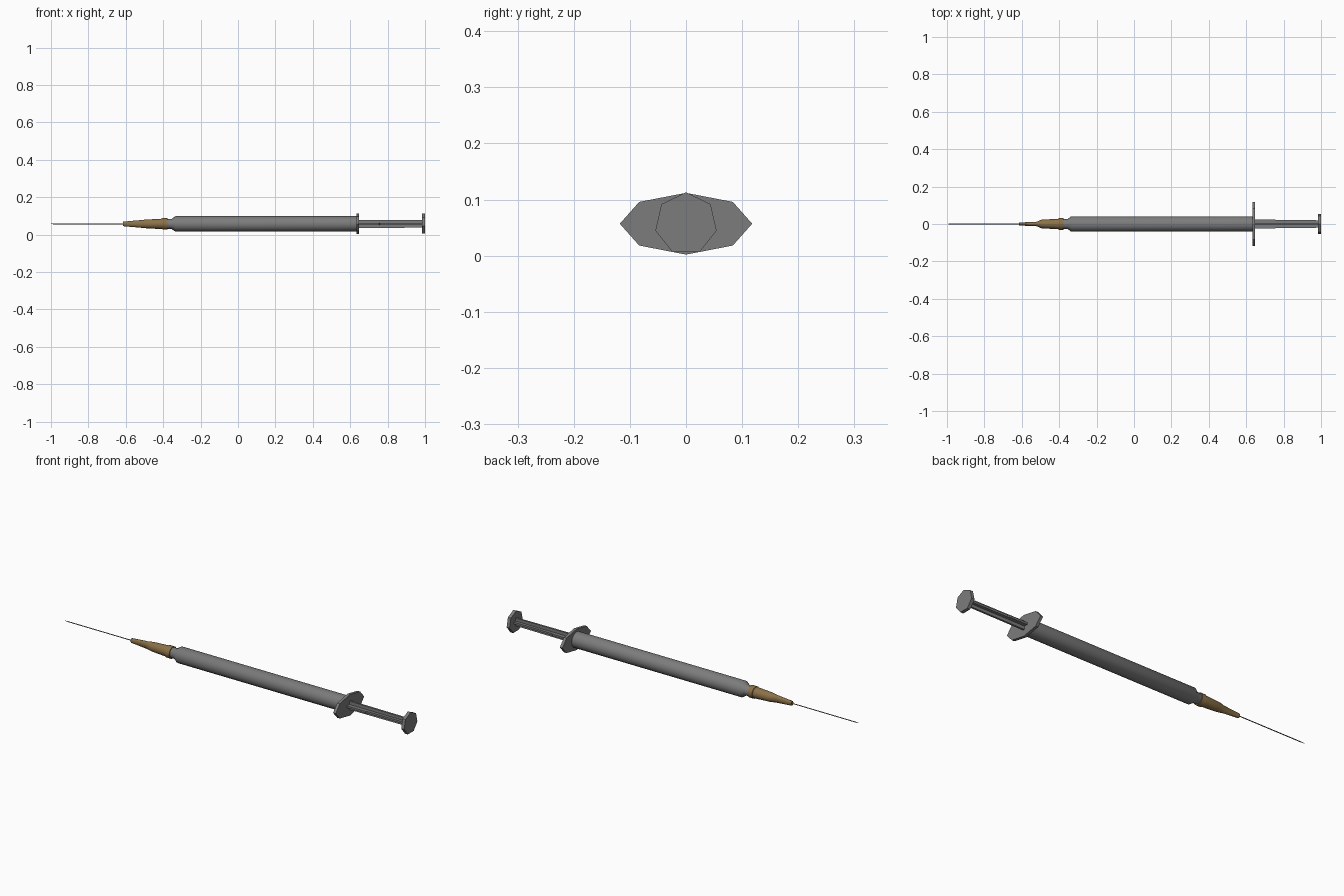
import bpy, bmesh, math

if "Cube" in bpy.data.objects:
    bpy.data.objects.remove(bpy.data.objects["Cube"])

ZC = 0.057  # height of the long axis


def material(name, rgb):
    m = bpy.data.materials.new(name)
    m.diffuse_color = (*rgb, 1)
    m.use_nodes = True
    m.node_tree.nodes["Principled BSDF"].inputs["Base Color"].default_value = m.diffuse_color
    return m


GREY = material("grey plastic", (0.2, 0.2, 0.2))
BROWN = material("tan hub", (0.26, 0.165, 0.065))


def loft(name, sections, sides, mat, start=0.0, smooth=True):
    """Skin along x through elliptical sections (x, half_y, half_z)."""
    bm = bmesh.new()
    rings = []
    for x, ry, rz in sections:
        ring = []
        for i in range(sides):
            a = start + 2 * math.pi * i / sides
            ring.append(bm.verts.new((x, ry * math.sin(a), ZC + rz * math.cos(a))))
        rings.append(ring)
    for a, b in zip(rings, rings[1:]):
        for i in range(sides):
            j = (i + 1) % sides
            bm.faces.new((a[i], a[j], b[j], b[i]))
    bm.faces.new(rings[0])
    bm.faces.new(rings[-1])
    return finish(name, bm, mat, smooth)


def finish(name, bm, mat, smooth=False):
    bmesh.ops.recalc_face_normals(bm, faces=bm.faces)
    me = bpy.data.meshes.new(name)
    bm.to_mesh(me)
    bm.free()
    me.materials.append(mat)
    ob = bpy.data.objects.new(name, me)
    bpy.context.collection.objects.link(ob)
    if smooth:
        bpy.context.view_layer.objects.active = ob
        ob.select_set(True)
        bpy.ops.object.shade_smooth_by_angle(angle=math.radians(35))
        ob.select_set(False)
    return ob


def rib(name, profile, axis, half_thick):
    """Thin plate on the axis; profile is (x, half_width), mirrored."""
    outline = profile + [(x, -w) for x, w in reversed(profile)]
    bm = bmesh.new()
    sides = []
    for t in (-half_thick, half_thick):
        sides.append([bm.verts.new((x, w, ZC + t) if axis == "y" else (x, t, ZC + w))
                      for x, w in outline])
    bm.faces.new(sides[0])
    bm.faces.new(sides[1])
    n = len(outline)
    for i in range(n):
        j = (i + 1) % n
        bm.faces.new((sides[0][i], sides[0][j], sides[1][j], sides[1][i]))
    return finish(name, bm, mat=GREY)


# needle
loft("needle", [(-1.0, 0.001, 0.001), (-0.98, 0.0025, 0.0025), (-0.61, 0.0025, 0.0025)], 6, GREY)

# hub: round collar, flattened towards the tip
loft("needle_hub", [(-0.615, 0.009, 0.012), (-0.525, 0.010, 0.020), (-0.495, 0.023, 0.023),
                    (-0.405, 0.028, 0.028), (-0.403, 0.031, 0.031), (-0.377, 0.031, 0.031)],
     16, BROWN)

# barrel with narrow neck
loft("barrel", [(-0.39, 0.026, 0.026), (-0.355, 0.027, 0.027), (-0.335, 0.041, 0.041),
                (0.64, 0.041, 0.041)], 16, GREY)

# eight-sided finger flange and seven-sided thumb disc
loft("finger_flange", [(0.633, 0.118, 0.055), (0.648, 0.118, 0.055)], 8, GREY, smooth=False)
loft("thumb_disc", [(0.983, 0.056, 0.056), (1.0, 0.056, 0.056)], 7, GREY, smooth=False)

# cross-shaped plunger rod
rib("plunger_rib_flat", [(0.64, 0.025), (0.755, 0.025), (0.76, 0.021), (0.985, 0.020)], "y", 0.005)
rib("plunger_rib_upright", [(0.64, 0.022), (0.985, 0.020)], "z", 0.005)
